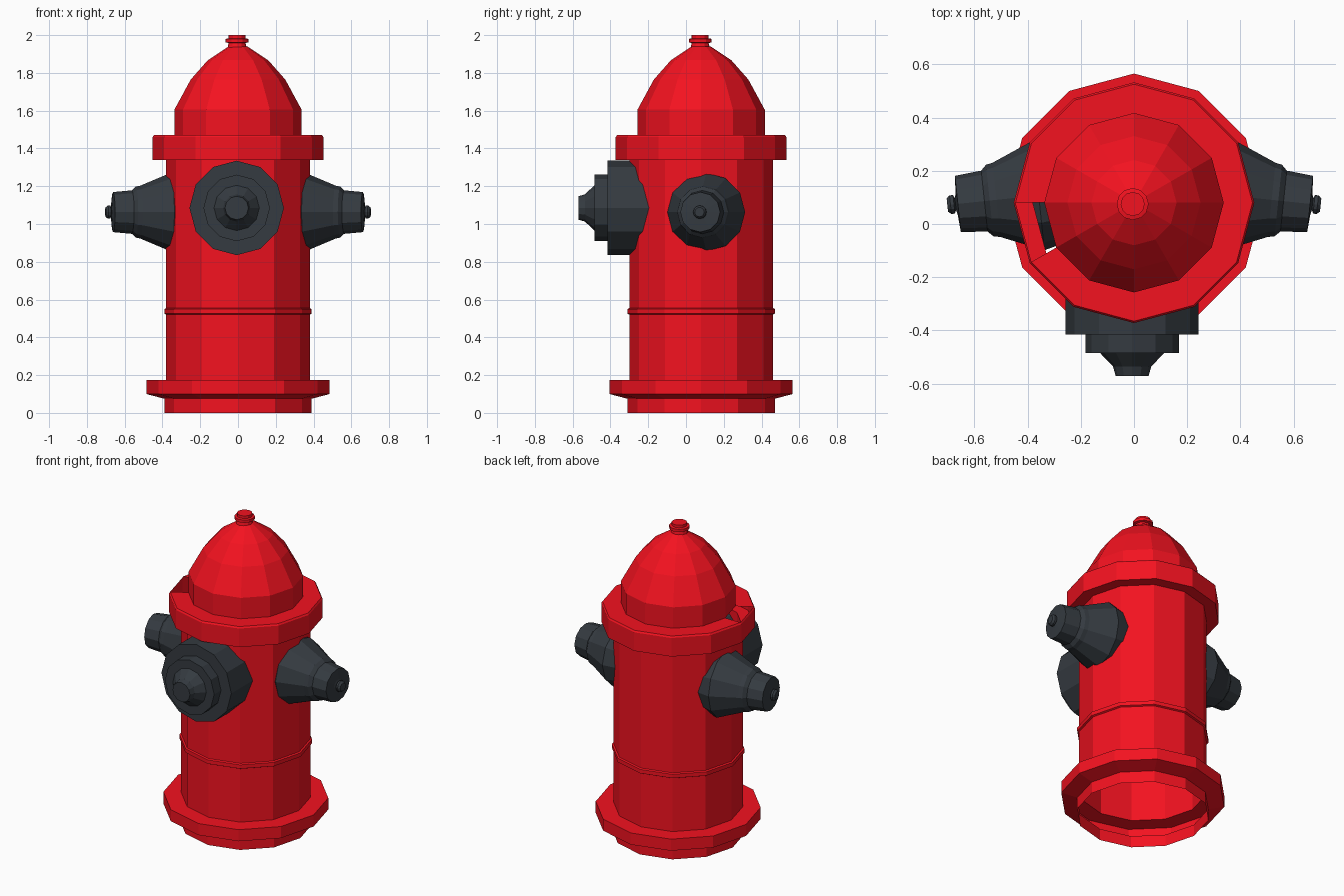
import bpy, bmesh, math
from mathutils import Matrix

if "Cube" in bpy.data.objects:
    bpy.data.objects.remove(bpy.data.objects["Cube"])

SIDES = 12
AXIS_Y = 0.08


def material(name, rgb):
    m = bpy.data.materials.new(name)
    m.diffuse_color = (*rgb, 1)
    m.use_nodes = True
    m.node_tree.nodes["Principled BSDF"].inputs["Base Color"].default_value = m.diffuse_color
    return m


RED = material("red_paint", (0.9, 0.006, 0.014))
DARK = material("dark_iron", (0.035, 0.043, 0.052))


def lathe(name, profile, matrix, mat, cap_start=False, skip=None):
    """Revolve (radius, height) points round z; skip = (row, side) of a missing face."""
    bm = bmesh.new()
    rings = []
    for r, h in profile:
        angles = [2 * math.pi * k / SIDES for k in range(SIDES)]
        rings.append([bm.verts.new((r * math.cos(a), r * math.sin(a), h)) for a in angles])
    for i in range(len(rings) - 1):
        for k in range(SIDES):
            if (i, k) != skip:
                j = (k + 1) % SIDES
                bm.faces.new((rings[i][k], rings[i][j], rings[i + 1][j], rings[i + 1][k]))
    bm.faces.new(rings[-1])
    if cap_start:
        bm.faces.new(rings[0][::-1])
    bm.transform(matrix)
    mesh = bpy.data.meshes.new(name)
    bm.to_mesh(mesh)
    bm.free()
    mesh.materials.append(mat)
    obj = bpy.data.objects.new(name, mesh)
    bpy.context.collection.objects.link(obj)
    return obj


# Barrel, flanges and bonnet: open at the bottom, one flange face missing on the left
body = [(0.39, 0), (0.39, 0.075), (0.485, 0.10), (0.485, 0.175), (0.38, 0.175),
        (0.38, 0.52), (0.39, 0.525), (0.39, 0.55), (0.38, 0.555),
        (0.38, 1.34), (0.452, 1.34), (0.452, 1.46), (0.445, 1.47), (0.337, 1.47),
        (0.337, 1.605), (0.25, 1.765), (0.16, 1.867), (0.05, 1.94)]
lathe("body", body, Matrix.Translation((0, AXIS_Y, 0)), RED, skip=(12, 6))

# Operating nut on top
nut = [(0.05, 1.935), (0.045, 1.958), (0.06, 1.962), (0.06, 1.98), (0.045, 1.983), (0.045, 2.0)]
lathe("top_nut", nut, Matrix.Translation((-0.005, AXIS_Y - 0.005, 0)), RED)

# Large front outlet cap
front = [(0.25, 0.12), (0.25, 0.415), (0.176, 0.415), (0.176, 0.485),
         (0.12, 0.485), (0.072, 0.535), (0.062, 0.57)]
lathe("front_outlet", front,
      Matrix.Translation((-0.007, 0, 1.085)) @ Matrix.Rotation(math.pi / 2, 4, 'X'),
      DARK, cap_start=True)

# Side outlets, angled slightly forward and mirrored
side = [(0.185, 0.27), (0.207, 0.36), (0.14, 0.52), (0.135, 0.545), (0.115, 0.565),
        (0.106, 0.665), (0.04, 0.67), (0.022, 0.674), (0.035, 0.68), (0.035, 0.693), (0.025, 0.705)]
pose = (Matrix.Translation((0, 0.145, 1.063)) @ Matrix.Rotation(math.radians(-6), 4, 'Z')
        @ Matrix.Rotation(math.pi / 2, 4, 'Y'))
outlet = lathe("side_outlets", side, pose, DARK, cap_start=True)
outlet.modifiers.new("mirror", 'MIRROR').use_axis = (True, False, False)
